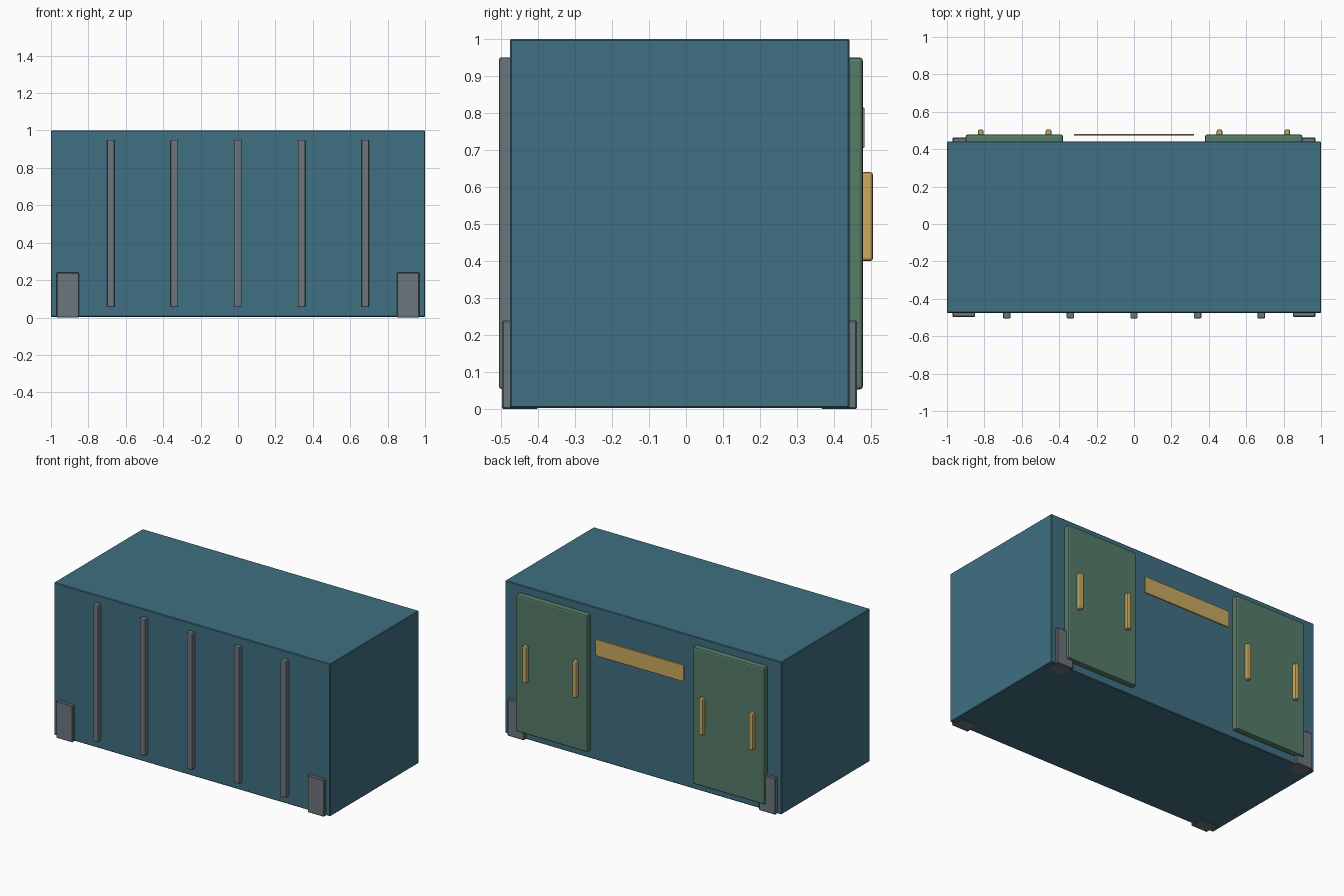
import bpy, bmesh
from mathutils import Vector

if "Cube" in bpy.data.objects:
    bpy.data.objects.remove(bpy.data.objects["Cube"])


def material(name, rgb):
    m = bpy.data.materials.new(name)
    m.diffuse_color = (*rgb, 1)
    m.use_nodes = True
    m.node_tree.nodes["Principled BSDF"].inputs["Base Color"].default_value = m.diffuse_color
    return m


teal = material("teal_paint", (0.05, 0.16, 0.22))
green = material("green_paint", (0.09, 0.20, 0.14))
steel = material("steel", (0.15, 0.18, 0.20))
brass = material("brass", (0.60, 0.40, 0.12))


def box(name, x, y, z, mat, bevel=0.0, segments=1):
    """Box given by its (min, max) range on each axis, with bevelled edges."""
    lo, hi = Vector((x[0], y[0], z[0])), Vector((x[1], y[1], z[1]))
    bm = bmesh.new()
    bmesh.ops.create_cube(bm, size=1)
    for v in bm.verts:
        v.co = (lo + hi) / 2 + v.co * (hi - lo)
    me = bpy.data.meshes.new(name)
    bm.to_mesh(me)
    bm.free()
    me.materials.append(mat)
    ob = bpy.data.objects.new(name, me)
    bpy.context.collection.objects.link(ob)
    if bevel:
        mod = ob.modifiers.new("edge_bevel", 'BEVEL')
        mod.width = bevel
        mod.segments = segments
    return ob


def span(centre, width):
    return (centre - width / 2, centre + width / 2)


# Container body
box("container_body", (-1, 1), (-0.475, 0.442), (0.003, 1), teal, 0.004)

# Front reinforcing ribs
for i in range(5):
    box(f"front_rib_{i + 1}", span((i - 2) * 0.34, 0.04), (-0.505, -0.465),
        (0.055, 0.95), steel, 0.006, 2)

for side, s in (("left", -1), ("right", 1)):
    # Corner feet, front and back
    for end, y in (("front", (-0.497, -0.40)), ("back", (0.365, 0.462))):
        box(f"{end}_{side}_corner_foot", span(s * 0.91, 0.12), y,
            (0, 0.24), steel, 0.004)
    # Back door and its two handles
    box(f"{side}_door", span(s * 0.64, 0.52), (0.432, 0.478),
        (0.053, 0.95), green, 0.01, 2)
    for pos, x in (("inner", 0.457), ("outer", 0.82)):
        box(f"{side}_door_{pos}_handle", span(s * x, 0.03), (0.472, 0.505),
            (0.40, 0.64), brass, 0.008, 2)

# Blank sign plate between the doors
box("sign_plate", (-0.32, 0.32), (0.473, 0.482), (0.705, 0.815), brass, 0.002)
